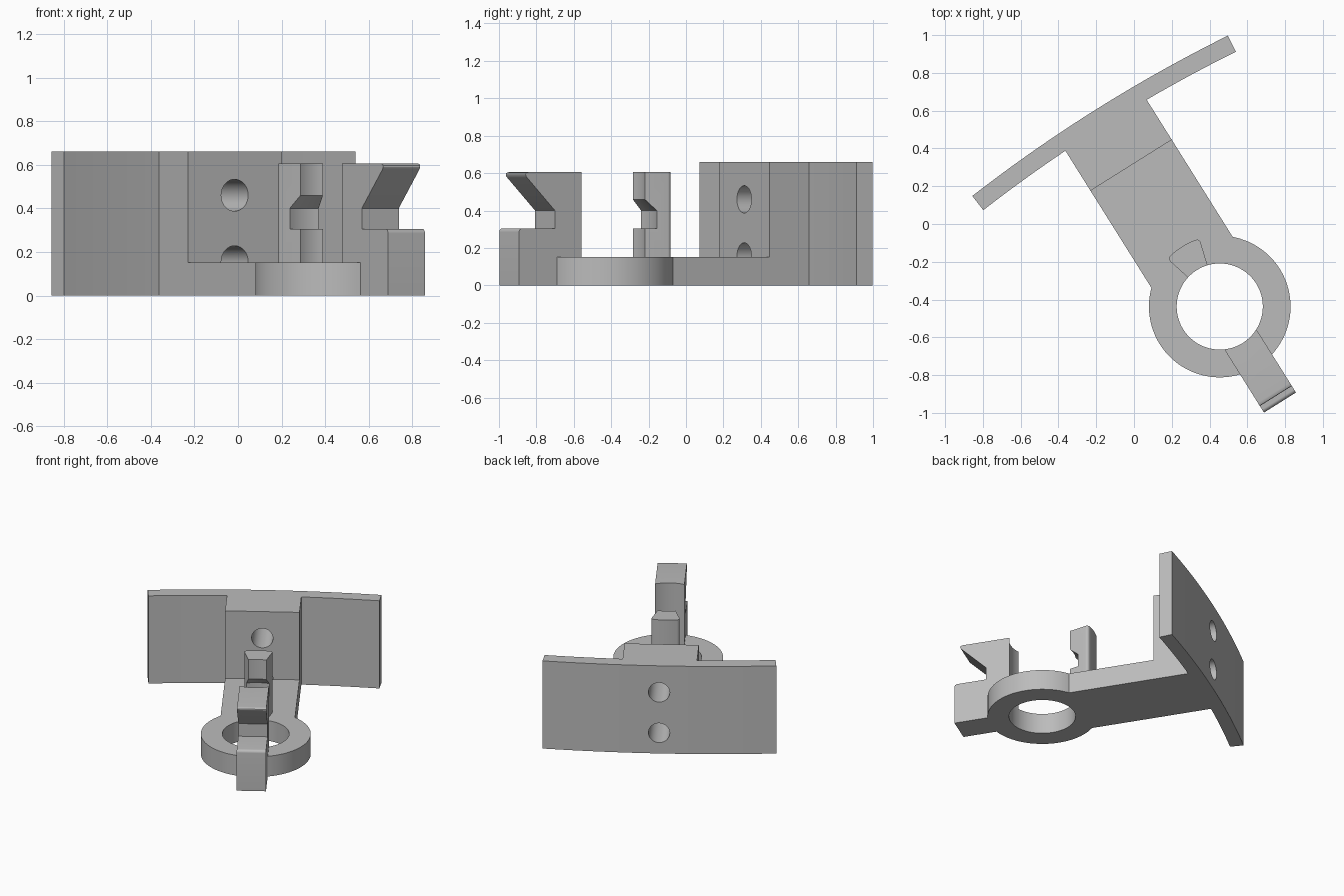
import bpy, bmesh
from math import sin, cos, radians, tau
from mathutils import Matrix, Vector

if "Cube" in bpy.data.objects:
    bpy.data.objects.remove(bpy.data.objects["Cube"], do_unlink=True)

grey = bpy.data.materials.new("plain_grey")
grey.use_nodes = True
grey.diffuse_color = (0.5, 0.5, 0.5, 1)
grey.node_tree.nodes["Principled BSDF"].inputs["Base Color"].default_value = (0.5, 0.5, 0.5, 1)

# Shared sizes; the bracket is built along its own y axis around the ring centre
OUTER, BORE = 0.375, 0.228
FLOOR, TOP, LEDGE, NECK = 0.152, 0.605, 0.305, 0.40
HALF_ARM, HALF_CLIP = 0.254, 0.10
PLACE = Matrix.Translation((0.454, -0.437, 0)) @ Matrix.Rotation(radians(32.1), 4, "Z")


def loft(name, rings, bevels=()):
    """Closed solid through equal rings of points; bevels are (edge test, width)."""
    bm = bmesh.new()
    loops = [[bm.verts.new(p) for p in ring] for ring in rings]
    n = len(loops[0])
    for a, b in zip(loops, loops[1:]):
        for i in range(n):
            j = (i + 1) % n
            bm.faces.new((a[i], a[j], b[j], b[i]))
    bm.faces.new(loops[0])
    bm.faces.new(loops[-1])
    bmesh.ops.recalc_face_normals(bm, faces=bm.faces)
    for test, width in bevels:
        edges = [e for e in bm.edges if all(test(v.co) for v in e.verts)]
        bmesh.ops.bevel(bm, geom=edges, offset=width, segments=6, profile=0.5, affect="EDGES")
    mesh = bpy.data.meshes.new(name)
    bm.to_mesh(mesh)
    bm.free()
    mesh.materials.append(grey)
    obj = bpy.data.objects.new(name, mesh)
    bpy.context.collection.objects.link(obj)
    return obj


def side_prism(name, profile, half, bevels=()):
    return loft(name, [[(x, y, z) for y, z in profile] for x in (-half, half)], bevels)


def plan_prism(name, outline, z0, z1):
    return loft(name, [[(x, y, z) for x, y in outline] for z in (z0, z1)])


def circle(r, n=96):
    return [(r * cos(tau * i / n), r * sin(tau * i / n)) for i in range(n)]


def combine(body, tool, operation):
    mod = body.modifiers.new("join", "BOOLEAN")
    mod.operation, mod.solver, mod.object = operation, "EXACT", tool
    bpy.context.view_layer.objects.active = body
    bpy.ops.object.modifier_apply(modifier=mod.name)
    bpy.data.objects.remove(tool, do_unlink=True)


# Arm with the upright block at its back end
body = side_prism("bracket_body", [(0.26, 0), (1.18, 0), (1.18, 0.66), (0.883, 0.66),
                                   (0.883, FLOOR), (0.26, FLOOR)], HALF_ARM)

# Gently curved back plate
R, THICK, BACK = 8.0, 0.095, 1.232
angles = [-0.1 + 0.2 * i / 24 for i in range(25)]
arc = lambda r, a: (r * sin(a), BACK - R + r * cos(a))
plate = plan_prism("back_plate", [arc(R, a) for a in angles]
                   + [arc(R - THICK, a) for a in reversed(angles)], 0, 0.66)
combine(body, plate, "UNION")

# Ring
combine(body, plan_prism("ring", circle(OUTER), 0, FLOOR), "UNION")

# Front clip: lower lip, neck and overhanging hook with rounded front edges
FRONT, NECK_Y = -0.60, -0.374
TIP = NECK_Y - (TOP - NECK)
clip = side_prism("front_clip", [(-0.15, 0), (FRONT, 0), (FRONT, LEDGE), (NECK_Y, LEDGE),
                                 (NECK_Y, NECK), (TIP, TOP), (-0.15, TOP)], HALF_CLIP,
                  [(lambda c: abs(c.y - TIP) < 1e-4 and c.z > TOP - 1e-4, 0.041),
                   (lambda c: abs(c.y - FRONT) < 1e-4 and abs(c.z - LEDGE) < 1e-4, 0.02)])
combine(body, clip, "UNION")

# Bore through the ring and the inner face of the front clip
combine(body, plan_prism("bore_cutter", circle(BORE), -0.1, 0.8), "DIFFERENCE")

# Two screw holes through the block and plate
for z in (0.46, 0.155):
    ring = circle(0.073, 48)
    hole = loft("hole_cutter", [[(x, y, z + h) for x, h in ring] for y in (0.883, 1.4)])
    combine(body, hole, "DIFFERENCE")

# Rear clip: a wedge of the ring with a notch on its inner face
NOTCH = 0.293
profile = [(BORE, FLOOR), (OUTER, FLOOR), (OUTER, TOP), (BORE, TOP), (BORE, NECK + 0.058),
           (NOTCH, NECK), (NOTCH, LEDGE), (BORE, LEDGE)]
half = radians(15.5)
steps = [half * (i / 4 - 1) for i in range(9)]
end = OUTER * sin(half) - 1e-4
rear = loft("rear_clip", [[(r * sin(a), r * cos(a), z) for r, z in profile] for a in steps],
            [(lambda c: abs(c.x) > end and c.y > 0.3, 0.02)])

# Turn the bracket into place and shade it
for obj in (body, rear):
    obj.data.transform(PLACE)
    bpy.ops.object.select_all(action="DESELECT")
    obj.select_set(True)
    bpy.context.view_layer.objects.active = obj
    bpy.ops.object.shade_smooth_by_angle(angle=radians(25))
